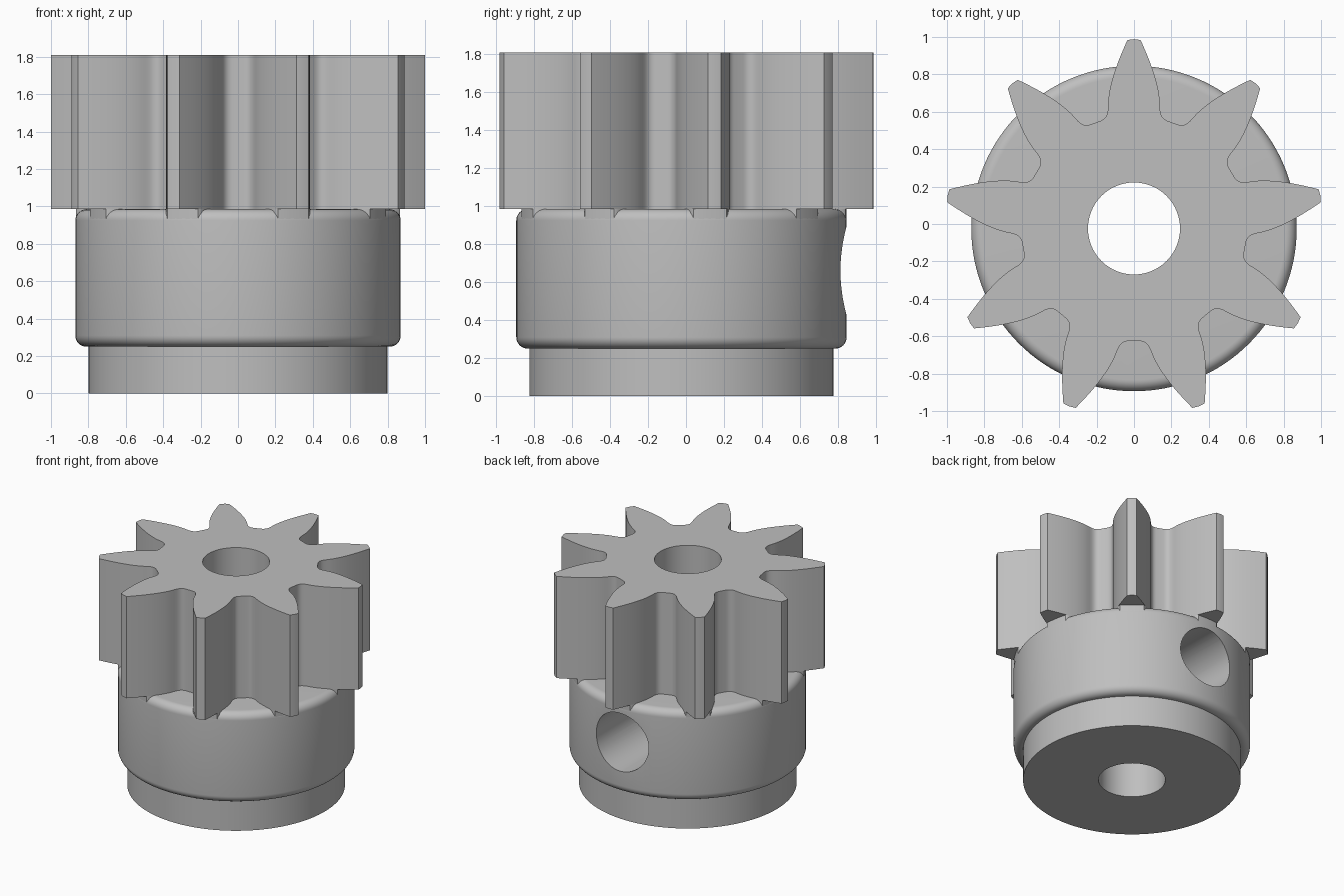
import bpy, bmesh, math
from mathutils import Matrix, Vector
from mathutils.geometry import interpolate_bezier

cube = bpy.data.objects.get("Cube")
if cube:
    bpy.data.objects.remove(cube, do_unlink=True)

TEETH = 9
CENTRE = Vector((0, -0.024, 0))
HUB_R, HUB_LOW, HUB_TOP, GEAR_TOP = 0.87, 0.25, 0.985, 1.81
ROUND = 0.06

steel = bpy.data.materials.new("plain grey steel")
grey = (0.52, 0.52, 0.52, 1)
steel.use_nodes = True
steel.diffuse_color = grey
steel.node_tree.nodes["Principled BSDF"].inputs["Base Color"].default_value = grey


def add_object(name, bm):
    bmesh.ops.recalc_face_normals(bm, faces=bm.faces)
    mesh = bpy.data.meshes.new(name)
    bm.to_mesh(mesh)
    bm.free()
    mesh.materials.append(steel)
    obj = bpy.data.objects.new(name, mesh)
    obj.location = CENTRE
    bpy.context.collection.objects.link(obj)
    return obj


def prism(name, outline, low, high):
    bm = bmesh.new()
    face = bm.faces.new([bm.verts.new((x, y, low)) for x, y in outline])
    top = bmesh.ops.extrude_face_region(bm, geom=[face], use_keep_orig=True)["geom"]
    verts = [v for v in top if isinstance(v, bmesh.types.BMVert)]
    bmesh.ops.translate(bm, verts=verts, vec=(0, 0, high - low))
    return add_object(name, bm)


def lathe(name, profile, steps=128):
    bm = bmesh.new()
    rings = []
    for r, z in profile:
        rings.append([bm.verts.new((r * math.cos(a), r * math.sin(a), z))
                      for a in (math.tau * i / steps for i in range(steps))])
    for low, high in zip(rings, rings[1:]):
        for i in range(steps):
            j = (i + 1) % steps
            bm.faces.new((low[i], low[j], high[j], high[i]))
    bm.faces.new(rings[0])
    bm.faces.new(rings[-1])
    return add_object(name, bm)


def cutter(name, radius, length, matrix):
    bm = bmesh.new()
    bmesh.ops.create_cone(bm, cap_ends=True, segments=64, radius1=radius,
                          radius2=radius, depth=length, matrix=matrix)
    obj = add_object(name, bm)
    obj.hide_render = True
    return obj


def finish(obj, cutters):
    for tool in cutters:
        mod = obj.modifiers.new("cut", "BOOLEAN")
        mod.operation, mod.solver, mod.object = "DIFFERENCE", "EXACT", tool
    graph = bpy.context.evaluated_depsgraph_get()
    mesh = bpy.data.meshes.new_from_object(obj.evaluated_get(graph))
    obj.modifiers.clear()
    obj.data = mesh
    bpy.ops.object.select_all(action="DESELECT")
    obj.select_set(True)
    bpy.context.view_layer.objects.active = obj
    bpy.ops.object.shade_smooth_by_angle(angle=math.radians(28))


# Half a tooth: curved flank, then the root fillet
flank = interpolate_bezier((0.035, 1.008), (0.075, 0.92), (0.14, 0.77), (0.139, 0.65), 16)
root = interpolate_bezier((0.139, 0.65), (0.139, 0.6), (0.155, 0.585), (0.18, 0.575), 8)
half = [(p[0], p[1]) for p in flank + root[1:]]
tooth = [(x, y) for x, y in reversed(half)] + [(0, 1.012)] + [(-x, y) for x, y in half]
outline = []
for k in range(TEETH):
    turn = Matrix.Rotation(math.tau * k / TEETH, 2)
    outline += [turn @ Vector(p) for p in tooth]

# Toothed pinion, and the tooth roots that fill the hub's rounded rim
pinion = prism("pinion", outline, HUB_TOP, GEAR_TOP)
clipped = [p * min(1, (HUB_R - 0.001) / p.length) for p in outline]
tooth_roots = prism("tooth_roots", clipped, HUB_TOP - ROUND - 0.01, HUB_TOP)


# Hub with rounded rims
def rim(z, start):
    angles = [start + math.pi / 2 * i / 8 for i in range(9)]
    return [(HUB_R - ROUND + ROUND * math.cos(a), z + ROUND * math.sin(a)) for a in angles]


hub = lathe("hub", rim(HUB_LOW + ROUND, -math.pi / 2) + rim(HUB_TOP - ROUND, 0))
collar = lathe("lower_collar", [(0.8, 0), (0.8, HUB_LOW)])

# Shaft bore through everything and screw hole in the back of the hub
bore = cutter("bore_cutter", 0.246, 5, Matrix.Translation((0, 0, 1)))
screw = cutter("screw_hole_cutter", 0.235, 1,
               Matrix.Translation((0, 0.6, 0.66)) @ Matrix.Rotation(math.pi / 2, 4, "X"))
for part in (pinion, tooth_roots, collar):
    finish(part, [bore])
finish(hub, [bore, screw])
for tool in (bore, screw):
    bpy.data.objects.remove(tool, do_unlink=True)
